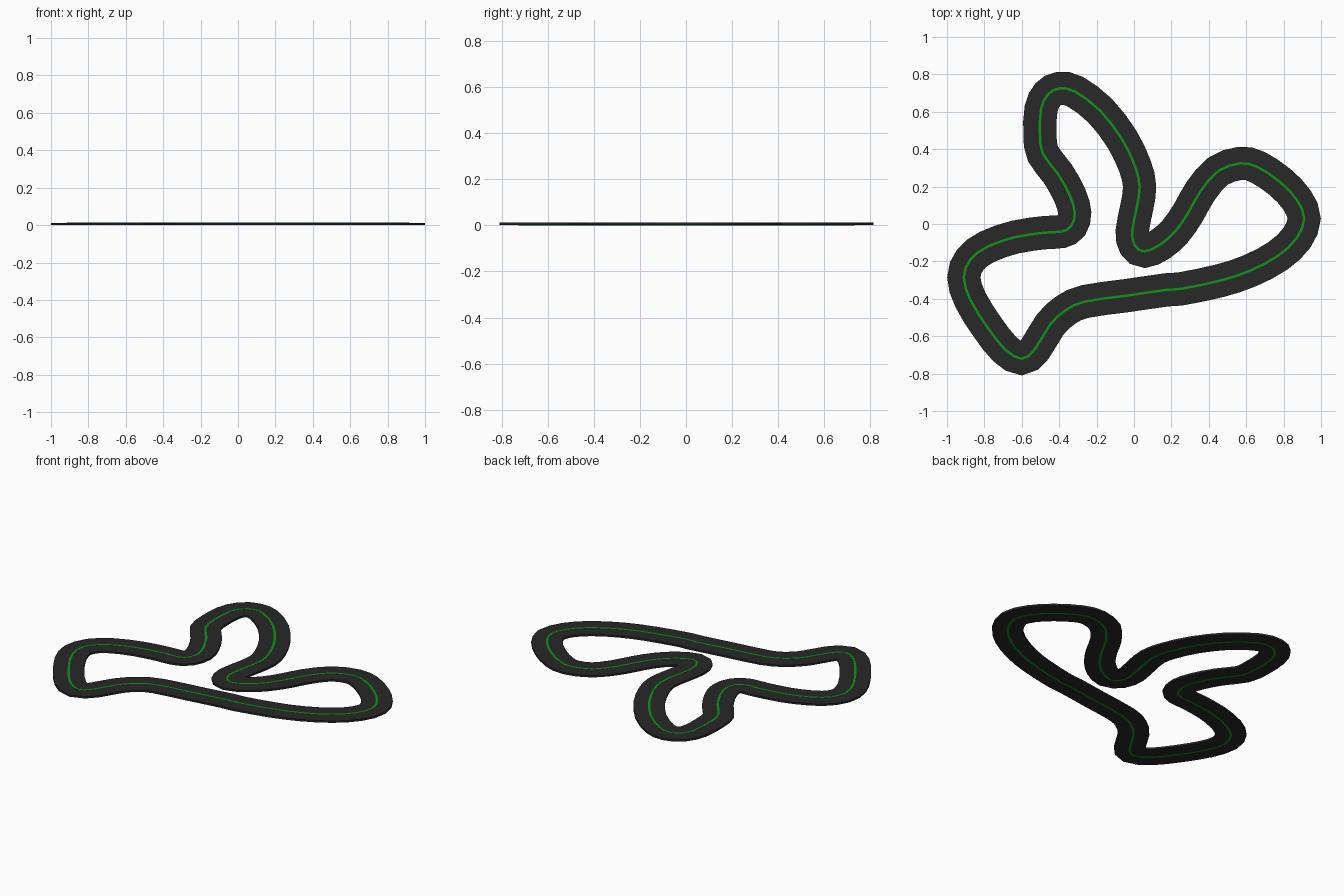
import bpy, bmesh
from mathutils import Vector

if "Cube" in bpy.data.objects:
    bpy.data.objects.remove(bpy.data.objects["Cube"])

# Centre line of the circuit, clockwise seen from above
PATH = [(-.40, .725), (-.315, .708), (-.18, .605), (-.065, .455), (.005, .31),
        (.03, .20), (.015, .09), (-.01, -.04), (.005, -.115), (.055, -.147),
        (.14, -.11), (.22, -.04), (.29, .06), (.355, .175), (.45, .283),
        (.567, .324), (.66, .305), (.78, .225), (.87, .13), (.91, .03),
        (.87, -.075), (.77, -.17), (.62, -.25), (.46, -.303), (.255, -.346),
        (.175, -.352), (-.04, -.383), (-.26, -.414), (-.365, -.46), (-.45, -.54),
        (-.53, -.67), (-.60, -.721), (-.69, -.67), (-.785, -.55), (-.875, -.405),
        (-.91, -.285), (-.875, -.19), (-.785, -.122), (-.636, -.07), (-.476, -.046),
        (-.385, -.04), (-.335, -.01), (-.317, .06), (-.342, .15), (-.406, .267),
        (-.487, .375), (-.503, .48), (-.497, .615), (-.46, .693)]


def smooth_loop(points, steps):
    """Closed Catmull-Rom curve through the points."""
    p = [Vector(q) for q in points]
    n, out = len(p), []
    for i in range(n):
        a, b, c, d = p[i - 1], p[i], p[(i + 1) % n], p[(i + 2) % n]
        for s in range(steps):
            t = s / steps
            out.append(.5 * (2 * b + (c - a) * t + (2 * a - 5 * b + 4 * c - d) * t * t
                             + (3 * b - a - 3 * c + d) * t ** 3))
    return out


def sweep(name, loop, half, z0, z1, color):
    """Flat slab of rectangular section following the loop."""
    bm = bmesh.new()
    rings, n = [], len(loop)
    for i, p in enumerate(loop):
        tan = (loop[(i + 1) % n] - loop[i - 1]).normalized()
        side = Vector((-tan.y, tan.x)) * half
        l, r = p + side, p - side
        rings.append([bm.verts.new((q.x, q.y, z))
                      for q, z in ((l, z0), (r, z0), (r, z1), (l, z1))])
    for i in range(n):
        a, b = rings[i], rings[(i + 1) % n]
        for k in range(4):
            m = (k + 1) % 4
            bm.faces.new((a[k], a[m], b[m], b[k]))
    bmesh.ops.recalc_face_normals(bm, faces=bm.faces)
    mesh = bpy.data.meshes.new(name)
    bm.to_mesh(mesh)
    bm.free()
    obj = bpy.data.objects.new(name, mesh)
    bpy.context.collection.objects.link(obj)
    mat = bpy.data.materials.new(name + "_paint")
    mat.diffuse_color = color
    mat.use_nodes = True
    mat.node_tree.nodes["Principled BSDF"].inputs["Base Color"].default_value = mat.diffuse_color
    mesh.materials.append(mat)
    return obj


loop = smooth_loop(PATH, 2)
# Asphalt slab
sweep("road", loop, .089, .0006, .0124, (.021, .021, .021, 1))
# Painted stripe, showing on top and underneath
sweep("centre_line", loop, .0065, 0, .013, (.005, .3, .01, 1))
